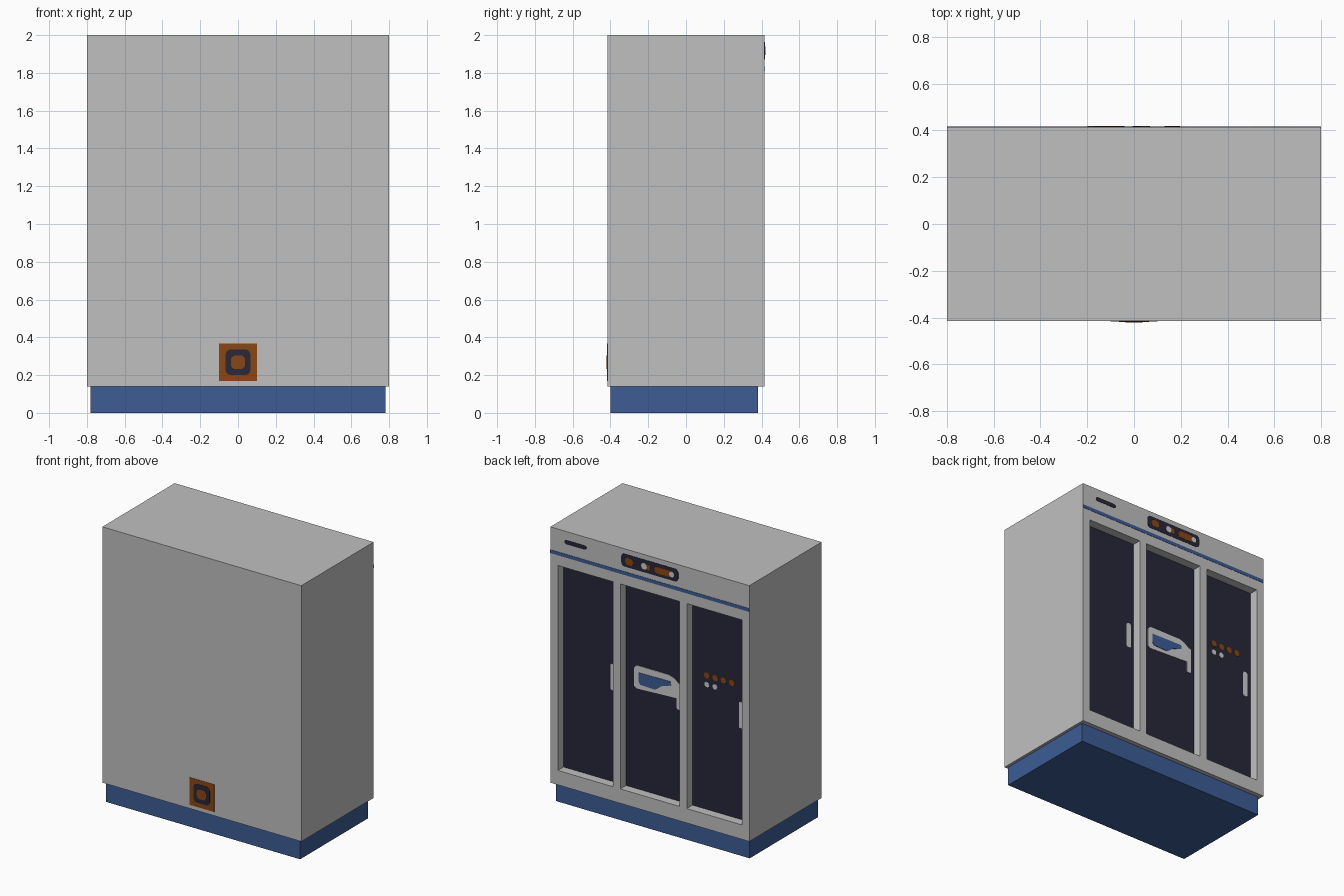
import bpy, bmesh, math

if "Cube" in bpy.data.objects:
    bpy.data.objects.remove(bpy.data.objects["Cube"])


def material(name, rgb):
    m = bpy.data.materials.new(name)
    m.diffuse_color = (*rgb, 1)
    m.use_nodes = True
    m.node_tree.nodes["Principled BSDF"].inputs["Base Color"].default_value = m.diffuse_color
    return m


GREY = material("cabinet grey", (0.52, 0.53, 0.52))
PALE = material("pale grey", (0.62, 0.62, 0.62))
BLUE = material("base blue", (0.047, 0.108, 0.30))
NAVY = material("dark navy", (0.021, 0.021, 0.042))
ORANGE = material("burnt orange", (0.26, 0.061, 0.006))


def new_object(name, bm, mat):
    bmesh.ops.recalc_face_normals(bm, faces=bm.faces)
    mesh = bpy.data.meshes.new(name)
    bm.to_mesh(mesh)
    bm.free()
    mesh.materials.append(mat)
    ob = bpy.data.objects.new(name, mesh)
    bpy.context.collection.objects.link(ob)
    return ob


def box(name, x0, x1, y0, y1, z0, z1, mat):
    bm = bmesh.new()
    bmesh.ops.create_cube(bm, size=1)
    for v in bm.verts:
        v.co = ((x0 + x1) / 2 + v.co.x * (x1 - x0),
                (y0 + y1) / 2 + v.co.y * (y1 - y0),
                (z0 + z1) / 2 + v.co.z * (z1 - z0))
    return new_object(name, bm, mat)


def plate(name, outline, y, thick, mat):
    """Flat (x, z) outline given thickness along y."""
    bm = bmesh.new()
    face = bm.faces.new([bm.verts.new((x, y, z)) for x, z in outline])
    ext = bmesh.ops.extrude_face_region(bm, geom=[face])["geom"]
    for v in ext:
        if isinstance(v, bmesh.types.BMVert):
            v.co.y += thick
    return new_object(name, bm, mat)


def rounded(cx, cz, w, h, r, n=3):
    """Rounded rectangle outline."""
    pts = []
    for k, (sx, sz) in enumerate([(1, 1), (-1, 1), (-1, -1), (1, -1)]):
        for i in range(n + 1):
            a = math.pi / 2 * (k + i / n)
            pts.append((cx + sx * (w / 2 - r) + r * math.cos(a),
                        cz + sz * (h / 2 - r) + r * math.sin(a)))
    return pts


def disc(cx, cz, r, n=10):
    return [(cx + r * math.cos(2 * math.pi * i / n),
             cz + r * math.sin(2 * math.pi * i / n)) for i in range(n)]


BACK, DEPTH = 0.415, 0.07
GLASS = BACK - DEPTH + 0.004          # outer surface of the door glass

# Plinth and cabinet
box("base_plinth", -0.78, 0.78, -0.40, 0.382, 0, 0.15, BLUE)
cabinet = box("cabinet", -0.8, 0.8, -BACK, BACK, 0.14, 2.0, GREY)

# Three recessed doors cut into the cabinet, each filled with dark glass
doors = {"left": (0.297, 0.74), "middle": (-0.237, 0.237), "right": (-0.74, -0.297)}
for side, (x0, x1) in doors.items():
    cutter = box("cutter", x0, x1, BACK - DEPTH, BACK + 0.1, 0.245, 1.735, GREY)
    mod = cabinet.modifiers.new("recess", "BOOLEAN")
    mod.operation, mod.solver, mod.object = "DIFFERENCE", "EXACT", cutter
    bpy.context.view_layer.objects.active = cabinet
    bpy.ops.object.modifier_apply(modifier=mod.name)
    bpy.data.objects.remove(cutter)
    box(side + "_door_glass", x0, x1, BACK - DEPTH, GLASS, 0.245, 1.735, NAVY)

# Door handles
for side, x in (("left", 0.343), ("middle", -0.191), ("right", -0.69)):
    plate(side + "_door_handle", rounded(x, 1.005, 0.037, 0.19, 0.012),
          GLASS, 0.004, PALE)

# Label on the middle door
plate("door_label", [(0.172, 1.12), (0.15, 1.143), (-0.11, 1.143), (-0.15, 1.13),
                     (-0.19, 1.10), (-0.19, 0.99), (0.15, 0.975), (0.172, 0.99)],
      GLASS, 0.003, PALE)
plate("label_patch", [(0.133, 1.095), (-0.12, 1.098), (-0.125, 1.07), (-0.05, 1.045),
                      (-0.02, 1.02), (0.004, 1.006), (0.12, 1.01), (0.133, 1.03)],
      GLASS, 0.006, BLUE)

# Dots on the right door
for i in range(4):
    plate("orange_dot", disc(-0.414 - 0.067 * i, 1.22, 0.024, 8), GLASS, 0.003, ORANGE)
for i in range(2):
    plate("pale_dot", disc(-0.414 - 0.065 * i, 1.154, 0.02), GLASS, 0.003, PALE)

# Header: stripe, vent slot, control panel
box("header_stripe", -0.8, 0.8, BACK - 0.002, BACK + 0.002, 1.81, 1.835, BLUE)
plate("vent_slot", rounded(0.598, 1.923, 0.176, 0.03, 0.014), BACK, 0.002, NAVY)
plate("control_panel", rounded(0, 1.918, 0.458, 0.092, 0.025), BACK, 0.002, NAVY)
plate("panel_display", rounded(0.163, 1.917, 0.066, 0.052, 0.022), BACK, 0.004, ORANGE)
plate("panel_lamp", disc(0.015, 1.917, 0.022), BACK, 0.004, ORANGE)
plate("panel_knob", disc(0.044, 1.917, 0.024), BACK, 0.005, PALE)
plate("panel_slider", rounded(-0.11, 1.917, 0.14, 0.048, 0.022), BACK, 0.004, ORANGE)
plate("slider_knob", disc(-0.178, 1.917, 0.021), BACK, 0.005, PALE)

# Warning square on the plain side
plate("warning_square", rounded(0, 0.268, 0.2, 0.2, 0.001, 1), -BACK, -0.002, ORANGE)
plate("warning_ring", rounded(0, 0.268, 0.13, 0.135, 0.025), -BACK, -0.004, NAVY)
plate("warning_centre", rounded(0, 0.268, 0.074, 0.072, 0.022), -BACK, -0.006, ORANGE)
